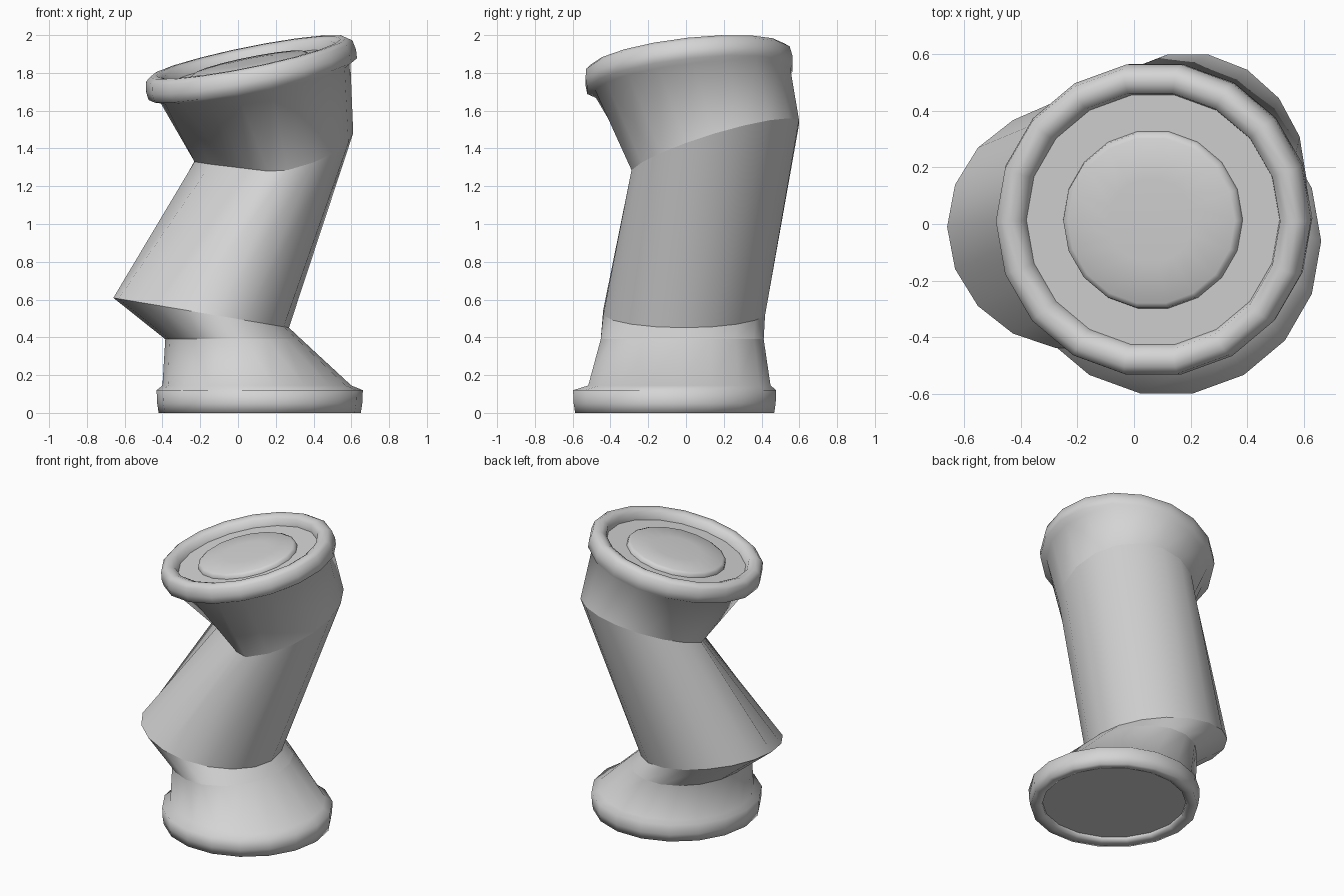
import bpy, bmesh, math

if "Cube" in bpy.data.objects:
    bpy.data.objects.remove(bpy.data.objects["Cube"], do_unlink=True)

SIDES = 18

mat = bpy.data.materials.new("light_grey")
mat.use_nodes = True
grey = (0.66, 0.66, 0.66, 1)
mat.diffuse_color = grey
mat.node_tree.nodes["Principled BSDF"].inputs["Base Color"].default_value = grey


def add_ring(bm, center, rx, ry, slope_x=0, slope_y=0, flat=1e3):
    """Elliptical ring on a sloping plane; flat crushes one diagonal side to a chord."""
    cx, cy, cz = center
    ring = []
    for i in range(SIDES):
        t = math.tau * i / SIDES
        x, y = rx * math.cos(t), ry * math.sin(t)
        push = max(0, -flat - x - y) / 2
        x, y = x + push, y + push
        ring.append(bm.verts.new((cx + x, cy + y, cz + slope_x * x + slope_y * y)))
    return ring


def loft(name, rings, creases=(), cap_start=False, cap_end=False):
    """Smooth skin over consecutive rings, sharp along the creased ones."""
    bm = bmesh.new()
    loops = [add_ring(bm, *r) for r in rings]
    for low, high in zip(loops, loops[1:]):
        for i in range(SIDES):
            j = (i + 1) % SIDES
            bm.faces.new((low[i], low[j], high[j], high[i])).smooth = True
    if cap_start:
        bm.faces.new(loops[0][::-1])
    if cap_end:
        bm.faces.new(loops[-1]).smooth = True
    for c in creases:
        for a, b in zip(loops[c], loops[c][1:] + loops[c][:1]):
            bm.edges.get((a, b)).smooth = False
    mesh = bpy.data.meshes.new(name)
    bm.to_mesh(mesh)
    bm.free()
    mesh.materials.append(mat)
    bpy.context.collection.objects.link(bpy.data.objects.new(name, mesh))


def turned(profile, center, slope=(0, 0)):
    """Rings from a radius/height profile along an axis square to the slope."""
    cx, cy, cz = center
    sx, sy = slope
    return [((cx - sx * h, cy - sy * h, cz + h), r, r, sx, sy) for r, h in profile]


BASE = (0.115, -0.06, 0)
TOP = (0.055, 0.008, 1.882)
TILT = (0.2, 0.11)

bottom_rim = turned([(0.46, 0.03), (0.46, 0.01), (0.49, 0), (0.535, 0),
                     (0.543, 0.05), (0.546, 0.12)], BASE)

# Foot, pinched neck, lower fold, crushed upper fold, mouth
wall = [
    ((0.1, -0.035, 0.145), 0.5, 0.49),
    ((-0.025, -0.02, 0.39), 0.36, 0.438),
    ((-0.195, -0.01, 0.53), 0.465, 0.435, -0.17),
    ((0.19, 0.155, 1.405), 0.42, 0.45, 0.18, 0.3, 0.43),
    ((0.09, 0.035, 1.75), 0.505, 0.525, *TILT),
]

top_rim = turned([(0.552, -0.115), (0.556, -0.07), (0.547, -0.02), (0.52, 0),
                  (0.49, 0), (0.458, -0.015), (0.447, -0.06)], TOP, TILT)

# Crumpled shell with rolled rims at both ends
neck = len(bottom_rim) + 1
loft("crumpled_shell", bottom_rim + wall + top_rim, creases=(neck, neck + 1, neck + 2))

# Recessed floor
loft("bottom_panel", turned([(0.46, 0.03), (0.465, 0.04)], BASE), (0,), cap_start=True)

# Recessed lid with a raised, softly domed centre
loft("lid_panel", turned([(0.45, -0.06), (0.31, -0.06)], TOP, TILT))
loft("lid_centre", turned([(0.317, -0.06), (0.313, -0.04), (0.295, -0.03),
                           (0.15, -0.022)], TOP, TILT), cap_end=True)
